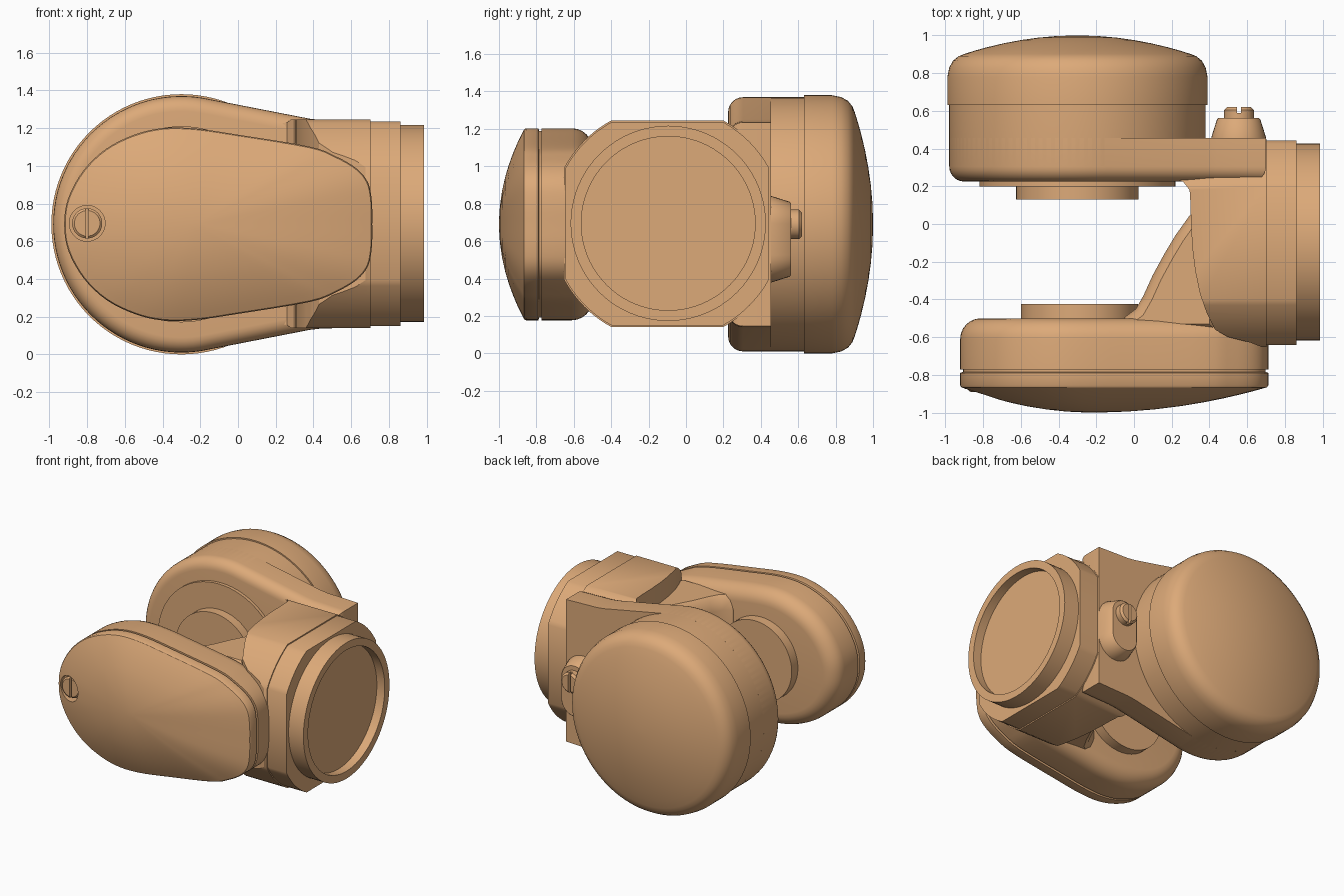
import bpy, bmesh, math
from mathutils import Vector

if "Cube" in bpy.data.objects:
    bpy.data.objects.remove(bpy.data.objects["Cube"])

ZC = 0.69                      # height of the main axis
copper = bpy.data.materials.new("copper")
copper.diffuse_color = (0.72, 0.40, 0.19, 1)
copper.use_nodes = True
copper.node_tree.nodes["Principled BSDF"].inputs["Base Color"].default_value = copper.diffuse_color


def circle(cu, cv, r, n=72):
    return [(cu + r * math.cos(2 * math.pi * i / n), cv + r * math.sin(2 * math.pi * i / n)) for i in range(n)]


def offset(pts, d):
    """Move a counter-clockwise outline outwards by d."""
    out, n = [], len(pts)
    for i in range(n):
        a, b, c = Vector(pts[i - 1]), Vector(pts[i]), Vector(pts[(i + 1) % n])
        e1, e2 = (b - a).normalized(), (c - b).normalized()
        n1, n2 = Vector((e1.y, -e1.x)), Vector((e2.y, -e2.x))
        out.append(b + (n1 + n2) * d / max(0.4, 1 + n1.dot(n2)))
    return out


def smooth(pts, steps=4):
    """Closed Catmull-Rom curve through the points."""
    out, n = [], len(pts)
    for i in range(n):
        p0, p1, p2, p3 = (Vector(pts[(i + k) % n]) for k in (-1, 0, 1, 2))
        for s in range(steps):
            t = s / steps
            out.append(0.5 * (2 * p1 + (p2 - p0) * t + (2 * p0 - 5 * p1 + 4 * p2 - p3) * t * t
                              + (3 * p1 - p0 - 3 * p2 + p3) * t ** 3))
    return out


def loft(name, axis, outline, rings, centre=(0, 0), angle=32):
    """Stack outlines along an axis; each ring is (position, offset, scale)."""
    place = {'x': lambda u, v, t: (t, u, v), 'y': lambda u, v, t: (u, t, v), 'z': lambda u, v, t: (u, v, t)}[axis]
    bm, loops = bmesh.new(), []
    c = Vector(centre)
    for t, d, s in rings:
        loops.append([bm.verts.new(place(*(c + (Vector(p) - c) * s), t)) for p in offset(outline, d)])
    n = len(outline)
    for a, b in zip(loops, loops[1:]):
        for i in range(n):
            bm.faces.new((a[i], a[(i + 1) % n], b[(i + 1) % n], b[i]))
    bm.faces.new(loops[0])
    bm.faces.new(loops[-1])
    bmesh.ops.recalc_face_normals(bm, faces=bm.faces)
    me = bpy.data.meshes.new(name)
    bm.to_mesh(me)
    bm.free()
    ob = bpy.data.objects.new(name, me)
    bpy.context.collection.objects.link(ob)
    me.materials.append(copper)
    shade(ob, angle)
    return ob


def shade(ob, angle=32):
    bpy.ops.object.select_all(action='DESELECT')
    ob.select_set(True)
    bpy.context.view_layer.objects.active = ob
    bpy.ops.object.shade_smooth_by_angle(angle=math.radians(angle))


def boolean(ob, other, op):
    mod = ob.modifiers.new("cut", 'BOOLEAN')
    mod.object, mod.operation, mod.solver = other, op, 'EXACT'
    bpy.context.view_layer.objects.active = ob
    bpy.ops.object.modifier_apply(modifier=mod.name)
    bpy.data.objects.remove(other)
    shade(ob)


def fillet(t, d, r, sign, n=6):
    """Quarter-round rings starting at face position t, growing to offset d."""
    return [(t + sign * r * (1 - math.sin(a)), d - r * (1 - math.cos(a)), 1)
            for a in (math.pi / 2 * (1 - i / n) for i in range(n + 1))]


def box(name, x, y, z):
    return loft(name, 'y', [(x[0], z[0]), (x[1], z[0]), (x[1], z[1]), (x[0], z[1])], [(y[0], 0, 1), (y[1], 0, 1)])


# Rear round housing and its domed cap
ring = circle(-0.3, ZC, 0.68, 96)
loft("rear_housing", 'y', ring, fillet(0.23, 0, 0.08, 1) + [(0.63, 0, 1)])
cap = [(0.63, 0.01, 1), (0.78, 0.01, 1), (0.83, 0.0, 1), (0.866, -0.02, 1), (0.89, -0.05, 1), (0.902, -0.08, 1)]
cap += [(0.902 + 0.098 * (1 - s * s), -0.08, s) for s in (0.9, 0.8, 0.65, 0.5, 0.35, 0.2, 0.05)]
loft("rear_cap", 'y', ring, cap, (-0.3, ZC))

# Rear arm: round end with straight sides running into the neck
arm = [(0.7, ZC - 0.545), (0.7, ZC + 0.545), (0.55, ZC + 0.55), (0.44, ZC + 0.553), (0.38, ZC + 0.56)]
arm += [(-0.3 + 0.68 * math.cos(a), ZC + 0.68 * math.sin(a))
        for a in (math.radians(77 + 206 * i / 56) for i in range(57))]
arm += [(0.38, ZC - 0.56), (0.44, ZC - 0.553), (0.55, ZC - 0.55)]
loft("rear_arm", 'y', arm, fillet(0.225, 0, 0.08, 1) + [(0.455, 0, 1)])

# Bearing discs on the inner faces of both arms
loft("rear_disc_wide", 'y', circle(-0.3, ZC, 0.52), [(0.2, 0, 1), (0.25, 0, 1)])
loft("rear_disc_small", 'y', circle(-0.3, ZC, 0.325), [(0.13, 0, 1), (0.22, 0, 1)])
loft("front_disc", 'y', circle(-0.29, ZC, 0.31), [(-0.52, 0, 1), (-0.425, 0, 1)])

# Front arm: teardrop outline, mirrored about its centre line
half = [(0.71, 0.12), (0.69, 0.22), (0.63, 0.295), (0.52, 0.36), (0.38, 0.412), (0.0, 0.475), (-0.23, 0.508),
        (-0.4, 0.51), (-0.55, 0.475), (-0.7, 0.4), (-0.82, 0.285), (-0.9, 0.14)]
drop = smooth([(0.712, ZC)] + [(x, ZC + z) for x, z in half] + [(-0.922, ZC)]
              + [(x, ZC - z) for x, z in reversed(half)])
loft("front_arm", 'y', drop, fillet(-0.5, 0, 0.11, -1)
     + [(-0.772, 0, 1), (-0.772, -0.014, 1), (-0.79, -0.014, 1)])
lid = [(-0.785, -0.014, 1), (-0.79, 0, 1), (-0.855, 0, 1), (-0.866, -0.006, 1)]
lid += [(-0.866 - 0.134 * (1 - s * s), -0.006, s) for s in (0.93, 0.85, 0.75, 0.62, 0.5, 0.35, 0.2, 0.05)]
front_cap = loft("front_cap", 'y', drop, lid, (-0.22, ZC))
boolean(front_cap, loft("screw_hole", 'y', circle(-0.8, ZC + 0.005, 0.095, 40), [(-1, 0, 1), (-0.84, 0, 1)]),
        'DIFFERENCE')

# Slotted screws: one sunk into the front lid, one on the rear boss
lid_screw = loft("lid_screw", 'y', circle(-0.8, ZC + 0.005, 0.08, 40),
                 [(-0.82, 0, 1), (-0.88, 0, 1), (-0.89, -0.012, 1)])
boolean(lid_screw, box("slot", (-0.808, -0.792), (-0.95, -0.865), (0.55, 0.85)), 'DIFFERENCE')
boss_screw = loft("boss_screw", 'y', circle(0.557, ZC, 0.079, 32),
                  [(0.54, 0, 1), (0.605, 0, 1), (0.62, -0.015, 1)])
boolean(boss_screw, box("slot", (0.547, 0.567), (0.59, 0.7), (0.5, 0.9)), 'DIFFERENCE')

# Tapered oblong boss on the rear face of the neck
oblong = [(0.555 + 0.145 * math.cos(math.pi * i / 16), 0.61 + (0.085 if i <= 16 else -0.085)
           + 0.145 * math.sin(math.pi * i / 16)) for i in range(17)]
oblong += [(0.555 - (x - 0.555), 1.22 - z) for x, z in oblong]
loft("screw_boss", 'y', oblong, [(0.43, 0, 1), (0.46, 0, 1), (0.555, -0.03, 1), (0.562, -0.037, 1)])


# Neck: square section with rounded-off corners, shaped by a plan outline
def section(h, r):
    a0 = math.acos(h / r)
    return [(-0.1 + r * math.cos(q * math.pi / 2 + a), ZC + 0.003 + r * math.sin(q * math.pi / 2 + a))
            for q in range(4) for a in (a0 + (math.pi / 2 - 2 * a0) * i / 10 for i in range(11))]


neck = loft("neck", 'x', section(0.552, 0.628), [(0.1, 0, 1), (0.702, 0, 1)])
plan = [(0.8, -0.7), (0.8, 0.6), (0.2, 0.6), (0.2, 0.24), (0.26, 0.225), (0.295, 0.18), (0.3, 0.1), (0.302, 0.0),
        (0.31, -0.13), (0.325, -0.25), (0.35, -0.37), (0.385, -0.47), (0.43, -0.56), (0.5, -0.6), (0.62, -0.63)]
boolean(neck, loft("neck_plan", 'z', plan, [(-0.5, 0, 1), (2, 0, 1)]), 'INTERSECT')

# Curved web joining the neck to the front arm
web = [(0.45, -0.58), (0.45, 0.0), (0.33, 0.07), (0.295, 0.045), (0.22, -0.06), (0.16, -0.16), (0.1, -0.27),
       (0.05, -0.38), (0.01, -0.45), (-0.05, -0.495), (-0.08, -0.58)]
loft("web", 'z', web, [(ZC + s * z, d, 1) for s, z, d in
                       ((-1, 0.40, -0.05), (-1, 0.37, -0.02), (-1, 0.3, 0), (1, 0.3, 0), (1, 0.37, -0.02), (1, 0.40, -0.05))])

# Flange and open mounting ring at the right end
loft("flange", 'x', section(0.543, 0.62), [(0.69, 0, 1), (0.862, 0, 1)])
loft("mount_ring", 'x', circle(-0.095, ZC + 0.005, 0.522, 80),
     [(0.85, 0, 1), (0.987, 0, 1), (0.987, -0.057, 1), (0.92, -0.057, 1)])
